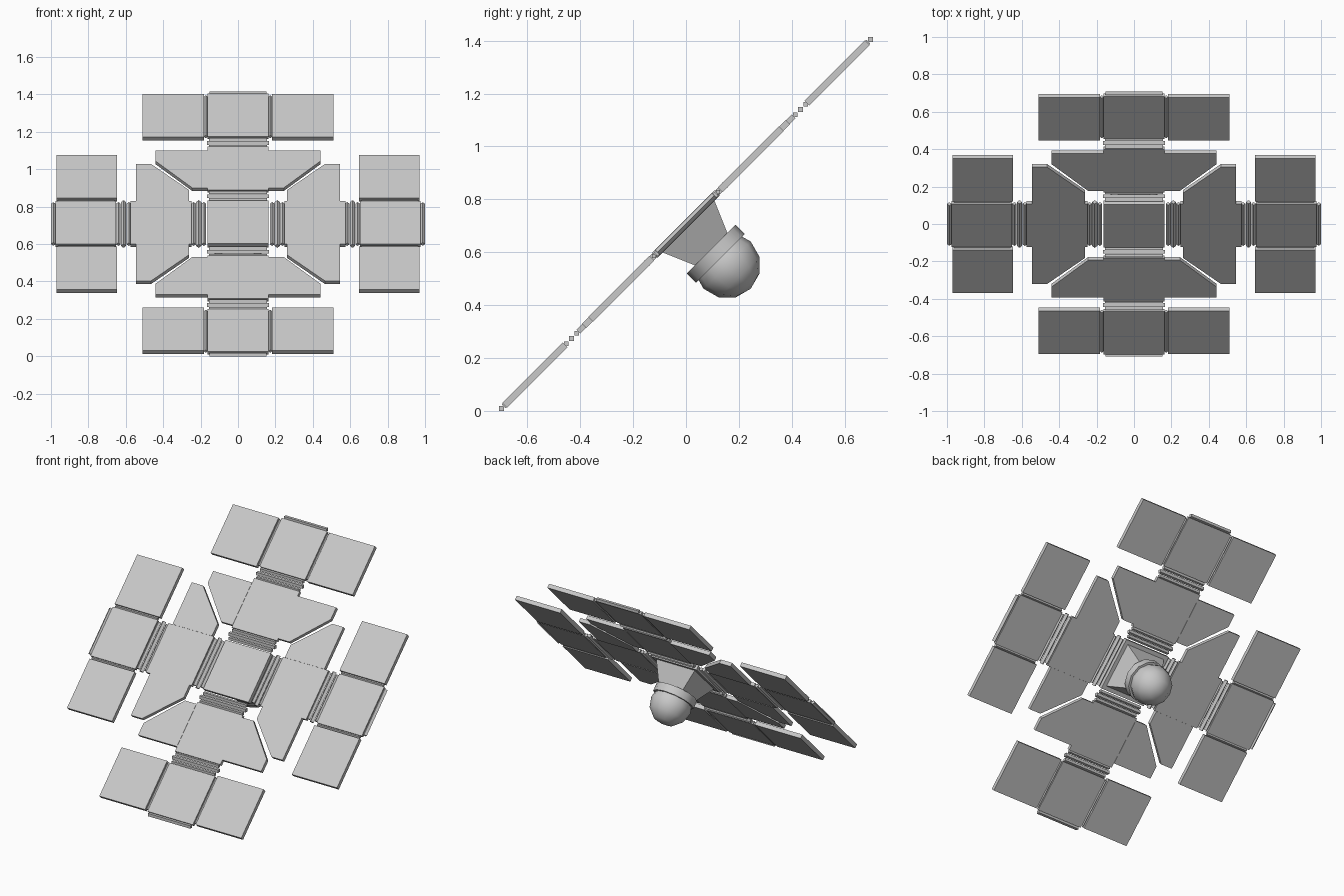
import bpy, bmesh, math
from mathutils import Matrix, Vector

cube = bpy.data.objects.get("Cube")
if cube:
    bpy.data.objects.remove(cube, do_unlink=True)

grey = bpy.data.materials.new("light grey")
grey.use_nodes = True
colour = (0.58, 0.58, 0.58, 1)
grey.diffuse_color = colour
grey.node_tree.nodes["Principled BSDF"].inputs["Base Color"].default_value = colour

# The whole array leans back by 45 degrees
TILT = Matrix.Translation((0, 0, 0.707)) @ Matrix.Rotation(math.radians(45), 4, 'X')


def add_object(name, bm, turn=0.0):
    bmesh.ops.recalc_face_normals(bm, faces=bm.faces)
    mesh = bpy.data.meshes.new(name)
    bm.to_mesh(mesh)
    bm.free()
    mesh.materials.append(grey)
    obj = bpy.data.objects.new(name, mesh)
    bpy.context.collection.objects.link(obj)
    obj.matrix_world = TILT @ Matrix.Rotation(turn, 4, 'Z')
    return obj


def prism(name, outline, low, high, turn=0.0):
    """Extrude a flat outline between two depths."""
    bm = bmesh.new()
    face = bm.faces.new([bm.verts.new((x, y, low)) for x, y in outline])
    new = bmesh.ops.extrude_face_region(bm, geom=[face])["geom"]
    top = [v for v in new if isinstance(v, bmesh.types.BMVert)]
    bmesh.ops.translate(bm, verts=top, vec=(0, 0, high - low))
    return add_object(name, bm, turn)


def panel(name, x0, x1, y0, y1, half, turn=0.0):
    return prism(name, [(x0, y0), (x1, y0), (x1, y1), (x0, y1)], -half, half, turn)


def rod(name, start, end, radius, turn=0.0):
    """Four-sided hinge rod set on its edge."""
    a, b = Vector(start), Vector(end)
    bm = bmesh.new()
    place = Matrix.Translation((a + b) / 2) @ (b - a).to_track_quat('Z', 'Y').to_matrix().to_4x4()
    bmesh.ops.create_cone(bm, cap_ends=True, segments=4, radius1=radius, radius2=radius,
                          depth=(b - a).length, matrix=place)
    return add_object(name, bm, turn)


def lathe(name, segments, r1, r2, low, high, spin=0.0):
    bm = bmesh.new()
    place = Matrix.Translation((0, 0, (low + high) / 2)) @ Matrix.Rotation(spin, 4, 'Z')
    bmesh.ops.create_cone(bm, cap_ends=True, segments=segments, radius1=r1, radius2=r2,
                          depth=high - low, matrix=place)
    return add_object(name, bm)


def smooth(obj, degrees):
    bpy.ops.object.select_all(action='DESELECT')
    obj.select_set(True)
    bpy.context.view_layer.objects.active = obj
    bpy.ops.object.shade_smooth_by_angle(angle=math.radians(degrees))


W = 0.163  # half width of the central column of panels
panel("centre_panel", -W, W, -W, W, 0.014)

# Four identical arms, each built pointing along +x and then turned
for name, quarter in (("right", 2), ("left", 0), ("upper", 1), ("lower", 3)):
    turn = quarter * math.pi / 2

    # Hinge rods in sets of three, the middle one longer and thicker
    for part, middle, step in (("inner", 0.21, 0.027), ("outer", 0.612, 0.028)):
        for i in (-1, 0, 1):
            reach, radius = (0.166, 0.014) if i == 0 else (0.154, 0.012)
            x = middle + i * step
            rod(f"{name}_{part}_hinge_rod", (x, -reach, 0), (x, reach, 0), radius, turn)
    rod(f"{name}_end_rod", (0.987, -0.152, 0), (0.987, 0.152, 0), 0.013, turn)

    panel(f"{name}_inner_panel", 0.248, 0.575, -W, W, 0.010, turn)
    panel(f"{name}_outer_panel", 0.652, 0.975, -W, W, 0.010, turn)

    for s in (-1, 1):
        # Clipped wing beside the inner panel
        wing = [(0.262, W), (0.262, 0.245), (0.465, 0.442), (0.545, 0.442), (0.545, W)]
        prism(f"{name}_wing", [(x, s * y) for x, y in wing], -0.012, 0.012, turn)
        # Outer side panel and the rod it folds on
        panel(f"{name}_side_panel", 0.646, 0.97, s * 0.182, s * 0.51, 0.013, turn)
        rod(f"{name}_side_rod", (0.66, s * 0.172, 0), (0.962, s * 0.172, 0), 0.011, turn)

# Body behind the centre panel: square tapered housing, collar and dome
diagonal = math.sqrt(2)
lathe("housing", 4, 0.08 * diagonal, 0.14 * diagonal, -0.15, -0.01, math.pi / 4)
smooth(lathe("collar", 12, 0.13, 0.13, -0.184, -0.134), 35)

bm = bmesh.new()
bmesh.ops.create_uvsphere(bm, u_segments=12, v_segments=6, radius=0.126,
                          matrix=Matrix.Translation((0, 0, -0.22)))
smooth(add_object("dome", bm), 60)
